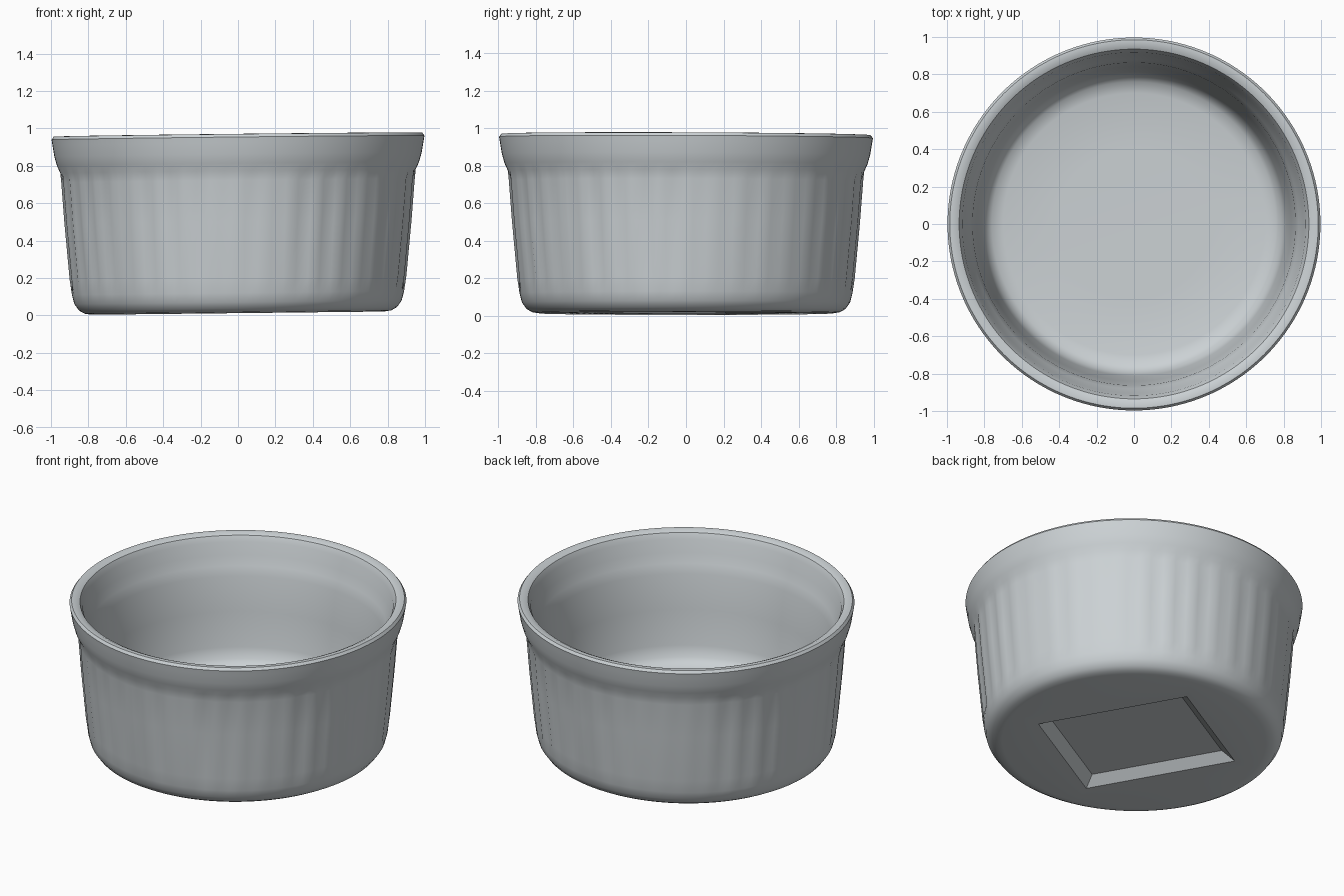
import bpy, bmesh, math, random

random.seed(4)
cube = bpy.data.objects.get("Cube")
if cube:
    bpy.data.objects.remove(cube)

SEGMENTS = 160
STEP = 2 * math.pi / SEGMENTS
FLUTES = 40
TILT = 0.011

# Glazed ceramic
glaze = bpy.data.materials.new("pale grey ceramic")
glaze.use_nodes = True
colour = (0.60, 0.64, 0.66, 1)
glaze.diffuse_color = colour
glaze.node_tree.nodes["Principled BSDF"].inputs["Base Color"].default_value = colour

# Radius and height, from the foot, up the outside, over the rim, down the inside
foot = [(0.78, 0.012), (0.82, 0.018), (0.85, 0.035), (0.875, 0.07), (0.888, 0.12)]
fluted_wall = [(0.90, 0.2), (0.928, 0.5), (0.945, 0.72)]
rim = [(0.95, 0.77), (0.968, 0.81), (0.982, 0.86), (0.992, 0.92), (0.997, 0.95),
       (0.985, 0.966), (0.96, 0.967), (0.935, 0.955), (0.918, 0.92)]
inside = [(0.905, 0.84), (0.88, 0.78), (0.863, 0.72), (0.84, 0.5), (0.812, 0.28),
          (0.795, 0.21), (0.76, 0.175), (0.70, 0.16), (0.4, 0.155)]

# Each flute gets its own depth
depths = [random.uniform(0.003, 0.012) for _ in range(FLUTES)]


def flute(i):
    per = SEGMENTS // FLUTES
    return -depths[i // per] * math.sin(math.pi * (i % per) / per)


bm = bmesh.new()


def lean(x, y, z):
    return bm.verts.new((x, y, z + TILT * x - 0.004 * y * z))


def round_ring(radius, z, fluted=False):
    return [lean((radius + (flute(i) if fluted else 0)) * math.cos(i * STEP),
                 (radius + (flute(i) if fluted else 0)) * math.sin(i * STEP), z)
            for i in range(SEGMENTS)]


def square_ring(half_x, half_y, z, turn=13):
    # Points of a turned rectangle, starting level with the round rings
    ring = []
    for i in range(SEGMENTS):
        a = (i - turn) * STEP
        c, s = math.cos(a), math.sin(a)
        k = max(abs(c), abs(s))
        u, v = half_x * c / k, half_y * s / k
        t = turn * STEP
        ring.append(lean(u * math.cos(t) - v * math.sin(t) - 0.02,
                         u * math.sin(t) + v * math.cos(t), z))
    return ring


# Recess under the base, then the turned body
rings = [square_ring(0.34, 0.41, 0.065), square_ring(0.40, 0.47, 0.014)]
rings += [round_ring(r, z) for r, z in foot]
rings += [round_ring(r, z, True) for r, z in fluted_wall]
rings += [round_ring(r, z) for r, z in rim + inside]

for low, high in zip(rings, rings[1:]):
    for i in range(SEGMENTS):
        j = (i + 1) % SEGMENTS
        bm.faces.new((low[i], low[j], high[j], high[i]))

# Close the recess and the inner floor
bm.faces.new(rings[0][::-1])
centre = lean(0, 0, 0.155)
for i in range(SEGMENTS):
    bm.faces.new((rings[-1][i], rings[-1][(i + 1) % SEGMENTS], centre))
bmesh.ops.recalc_face_normals(bm, faces=bm.faces)

mesh = bpy.data.meshes.new("baking_dish")
bm.to_mesh(mesh)
bm.free()
mesh.materials.append(glaze)
dish = bpy.data.objects.new("baking_dish", mesh)
bpy.context.collection.objects.link(dish)
bpy.context.view_layer.objects.active = dish
dish.select_set(True)
bpy.ops.object.shade_smooth_by_angle(angle=math.radians(38))
